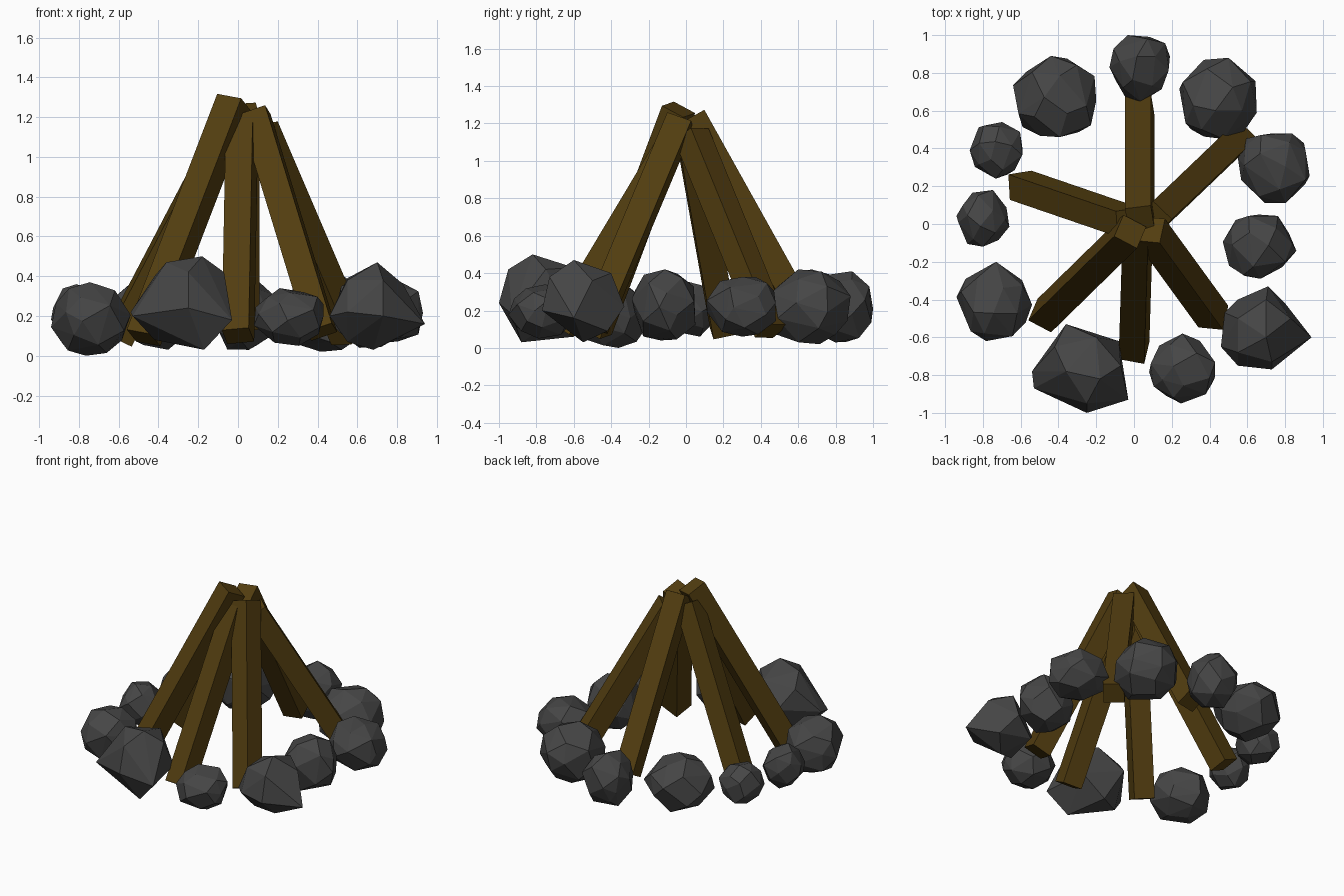
import bpy, bmesh, math, random
from mathutils import Vector, Matrix

if "Cube" in bpy.data.objects:
    bpy.data.objects.remove(bpy.data.objects["Cube"])

random.seed(7)


def material(name, rgb):
    m = bpy.data.materials.new(name)
    m.diffuse_color = (*rgb, 1)
    m.use_nodes = True
    m.node_tree.nodes["Principled BSDF"].inputs["Base Color"].default_value = m.diffuse_color
    return m


WOOD = material("wood", (0.085, 0.047, 0.005))
STONE = material("stone", (0.06, 0.06, 0.06))


def finish(name, bm, mat):
    bmesh.ops.recalc_face_normals(bm, faces=bm.faces)
    mesh = bpy.data.meshes.new(name)
    bm.to_mesh(mesh)
    bm.free()
    mesh.materials.append(mat)
    bpy.context.collection.objects.link(bpy.data.objects.new(name, mesh))


def log(name, foot, top, roll, width=0.138):
    # Square beam from foot to top, rolled about its own axis
    foot, top = Vector(foot), Vector(top)
    axis = (top - foot).normalized()
    side = axis.cross(Vector((0, 0, 1))).normalized()
    frame = Matrix((side, axis.cross(side), axis)).transposed().to_4x4()
    bm = bmesh.new()
    bmesh.ops.create_cube(bm, size=1, matrix=(
        Matrix.Translation((foot + top) / 2) @ frame
        @ Matrix.Rotation(math.radians(roll), 4, 'Z')
        @ Matrix.Diagonal((width, width, (top - foot).length, 1))))
    finish(name, bm, WOOD)


def hull(name, points):
    # Faceted boulder: convex hull with near-flat faces merged
    bm = bmesh.new()
    for p in points:
        bm.verts.new(p)
    bmesh.ops.convex_hull(bm, input=bm.verts)
    bmesh.ops.delete(bm, geom=[v for v in bm.verts if not v.link_faces],
                     context='VERTS')
    bmesh.ops.dissolve_limit(bm, angle_limit=math.radians(6),
                             verts=bm.verts, edges=bm.edges)
    finish(name, bm, STONE)


def stone(name, lo, hi, count=26):
    # Jittered sphere points stretched to fill the given box
    spin = random.uniform(0, 6.28)
    pts = []
    for i in range(count):
        z = 1 - 2 * (i + 0.5) / count
        a = spin + i * 2.39996 + random.uniform(-0.25, 0.25)
        r = math.sqrt(1 - z * z)
        pts.append(Vector((r * math.cos(a), r * math.sin(a), z))
                   * random.uniform(0.93, 1.07))
    for k in range(3):
        a, b = min(p[k] for p in pts), max(p[k] for p in pts)
        for p in pts:
            p[k] = lo[k] + (p[k] - a) / (b - a) * (hi[k] - lo[k])
    hull(name, pts)


# Six leaning logs
log("log_back", (0.03, 0.63, 0.16), (0.03, 0.03, 1.235), 8)
log("log_back_right", (0.56, 0.46, 0.09), (0.11, 0.03, 1.14), 3)
log("log_left", (-0.60, 0.205, 0.09), (-0.03, 0.01, 1.18), 25)
log("log_front_left", (-0.475, -0.485, 0.09), (-0.02, -0.04, 1.275), 20)
log("log_front_right", (0.42, -0.49, 0.12), (0.085, -0.03, 1.215), 45)
log("log_front", (0.0, -0.67, 0.10), (0.02, -0.03, 1.17), -10)

# Ring of smaller stones, each given as opposite box corners
for i, (lo, hi) in enumerate([
        ((-0.13, 0.65, 0.03), (0.19, 1.00, 0.41)),
        ((0.24, 0.45, 0.02), (0.65, 0.88, 0.42)),
        ((0.55, 0.11, 0.06), (0.93, 0.48, 0.38)),
        ((0.47, -0.29, 0.04), (0.86, 0.05, 0.42)),
        ((0.08, -0.95, 0.05), (0.43, -0.58, 0.34)),
        ((-0.94, -0.62, 0.0), (-0.54, -0.20, 0.37)),
        ((-0.94, -0.12, 0.06), (-0.66, 0.18, 0.36)),
        ((-0.87, 0.24, 0.07), (-0.59, 0.54, 0.35)),
        ((-0.64, 0.46, 0.03), (-0.20, 0.89, 0.42))]):
    stone(f"stone_{i + 1}", lo, hi)

# Two large angular boulders at the front
hull("boulder_front_left", [
    (-.36, -.53, .28), (-.54, -.78, .22), (-.53, -.87, .20), (-.25, -1, .24),
    (-.03, -.93, .18), (-.08, -.62, .20), (-.18, -.82, .50), (-.36, -.78, .47),
    (-.17, -.88, .03), (-.42, -.70, .08), (-.20, -.60, .43), (-.25, -.60, .06),
    (-.07, -.75, .42), (-.25, -.95, .42), (-.42, -.65, .40)])
hull("boulder_front_right", [
    (.71, -.33, .22), (.94, -.60, .16), (.73, -.77, .20), (.55, -.75, .22),
    (.46, -.65, .20), (.48, -.47, .20), (.70, -.60, .47), (.55, -.50, .39),
    (.83, -.50, .36), (.68, -.55, .03), (.55, -.60, .07), (.55, -.40, .13),
    (.80, -.42, .09), (.70, -.40, .40), (.55, -.68, .38), (.73, -.73, .38)])
